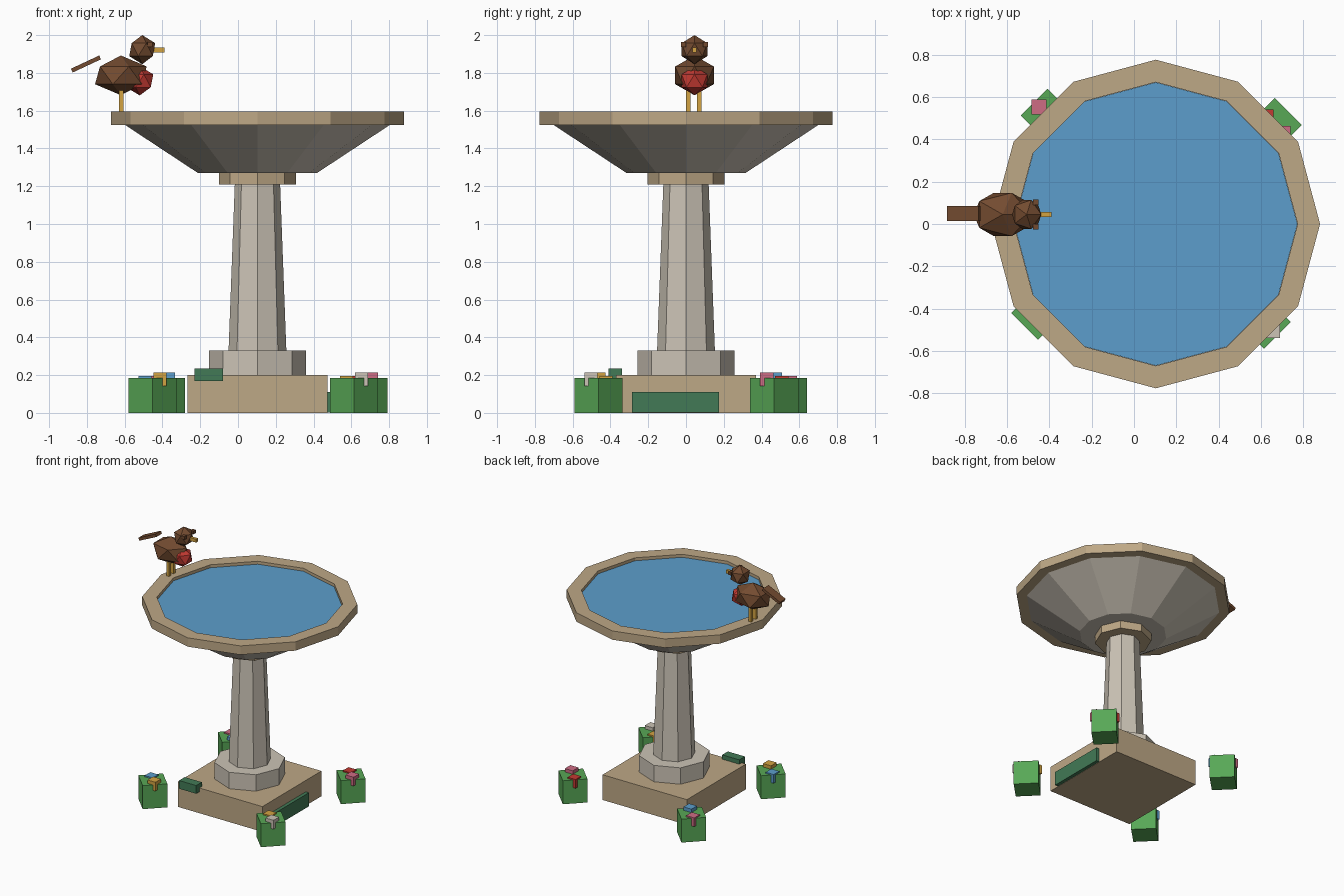
import bpy, bmesh, math
from mathutils import Matrix, Vector

if "Cube" in bpy.data.objects:
    bpy.data.objects.remove(bpy.data.objects["Cube"])

CX = 0.103  # axis of the bird bath


def material(name, r, g, b):
    lin = [((c / 255 + 0.055) / 1.055) ** 2.4 for c in (r, g, b)]
    m = bpy.data.materials.new(name)
    m.diffuse_color = (*lin, 1)
    m.use_nodes = True
    m.node_tree.nodes["Principled BSDF"].inputs["Base Color"].default_value = m.diffuse_color
    return m


TAN = material("tan stone", 190, 168, 134)
STONE = material("pale stone", 204, 196, 182)
BLUE = material("water blue", 92, 158, 204)
GREEN = material("leaf green", 88, 168, 86)
MOSS = material("moss green", 66, 122, 86)
BROWN = material("feather brown", 115, 75, 48)
RED = material("red", 196, 58, 50)
GOLD = material("gold", 212, 164, 66)
PINK = material("pink", 206, 108, 132)


def finish(name, bm, mat):
    me = bpy.data.meshes.new(name)
    bmesh.ops.recalc_face_normals(bm, faces=bm.faces)
    bm.to_mesh(me)
    bm.free()
    me.materials.append(mat)
    ob = bpy.data.objects.new(name, me)
    bpy.context.collection.objects.link(ob)
    return ob


def box(name, mat, center, size, rot=None):
    bm = bmesh.new()
    m = Matrix.Translation(center) @ (rot or Matrix()) @ Matrix.Diagonal((*size, 1))
    bmesh.ops.create_cube(bm, size=1, matrix=m)
    return finish(name, bm, mat)


def prism(name, mat, sides, r0, r1, z0, z1):
    bm = bmesh.new()
    bmesh.ops.create_cone(bm, cap_ends=True, segments=sides, radius1=r0, radius2=r1,
                          depth=z1 - z0, matrix=Matrix.Translation((CX, 0, (z0 + z1) / 2)))
    return finish(name, bm, mat)


def ball(name, mat, center, radii):
    bm = bmesh.new()
    bmesh.ops.create_icosphere(bm, subdivisions=1, radius=1,
                               matrix=Matrix.Translation(center) @ Matrix.Diagonal((*radii, 1)))
    return finish(name, bm, mat)


def ring(name, mat, sides, r_out, r_in, z0, z1):
    bm = bmesh.new()
    loops = []
    for i in range(sides):
        a = 2 * math.pi * i / sides
        loops.append([bm.verts.new((CX + r * math.cos(a), r * math.sin(a), z))
                      for r, z in ((r_out, z0), (r_out, z1), (r_in, z1), (r_in, z0))])
    for i in range(sides):
        p, q = loops[i], loops[(i + 1) % sides]
        for k in range(4):
            n = (k + 1) % 4
            bm.faces.new((p[k], q[k], q[n], p[n]))
    return finish(name, bm, mat)


# pedestal
box("square_base", TAN, (CX, 0, 0.1), (0.74, 0.74, 0.2))
prism("column_foot", STONE, 8, 0.257, 0.257, 0.2, 0.33)
prism("column", STONE, 8, 0.153, 0.12, 0.33, 1.21)
prism("collar", TAN, 8, 0.204, 0.204, 1.21, 1.27)

# basin
prism("bowl", STONE, 12, 0.315, 0.705, 1.27, 1.527)
ring("rim", TAN, 12, 0.776, 0.67, 1.525, 1.595)
prism("water", BLUE, 12, 0.669, 0.669, 1.526, 1.572)

# moss patches
box("moss_side", MOSS, (0.48, -0.055, 0.056), (0.04, 0.46, 0.108))
box("moss_edge", MOSS, (-0.155, -0.375, 0.202), (0.15, 0.07, 0.065))

# planted shrubs, each with two flower cubes poking out at opposite sides
TURN = Matrix.Rotation(math.radians(45), 4, 'Z')
shrubs = (("front_left", -0.453, -0.42, BLUE, GOLD),
          ("front_right", 0.614, -0.463, GOLD, STONE),
          ("back_left", -0.408, 0.512, PINK, BLUE),
          ("back_right", 0.665, 0.467, RED, PINK))
for label, x, y, mat_a, mat_b in shrubs:
    box("shrub_" + label, GREEN, (x, y, 0.093), (0.18, 0.18, 0.186), TURN)
    box("low_flower_" + label, mat_a, (x - 0.04, y + 0.04, 0.161), (0.07, 0.07, 0.07))
    box("high_flower_" + label, mat_b, (x + 0.04, y - 0.04, 0.178), (0.07, 0.07, 0.07))

# bird
BY = 0.045
ball("bird_body", BROWN, (-0.62, BY, 1.787), (0.153, 0.12, 0.105))
ball("bird_breast", RED, (-0.52, BY, 1.758), (0.08, 0.08, 0.077))
ball("bird_head", BROWN, (-0.507, BY, 1.923), (0.077, 0.08, 0.077))
box("bird_beak", GOLD, (-0.425, BY, 1.922), (0.07, 0.023, 0.026))
box("bird_tail", BROWN, (-0.805, BY + 0.004, 1.847), (0.165, 0.07, 0.022),
    Matrix.Rotation(math.radians(-25), 4, 'Y'))
for label, s in (("right", -1), ("left", 1)):
    box("bird_eye_" + label, BROWN, (-0.465, BY + s * 0.058, 1.95), (0.026, 0.026, 0.026))
    box("bird_leg_" + label, GOLD, (-0.617, BY - 0.004 + s * 0.029, 1.65), (0.024, 0.024, 0.112))
